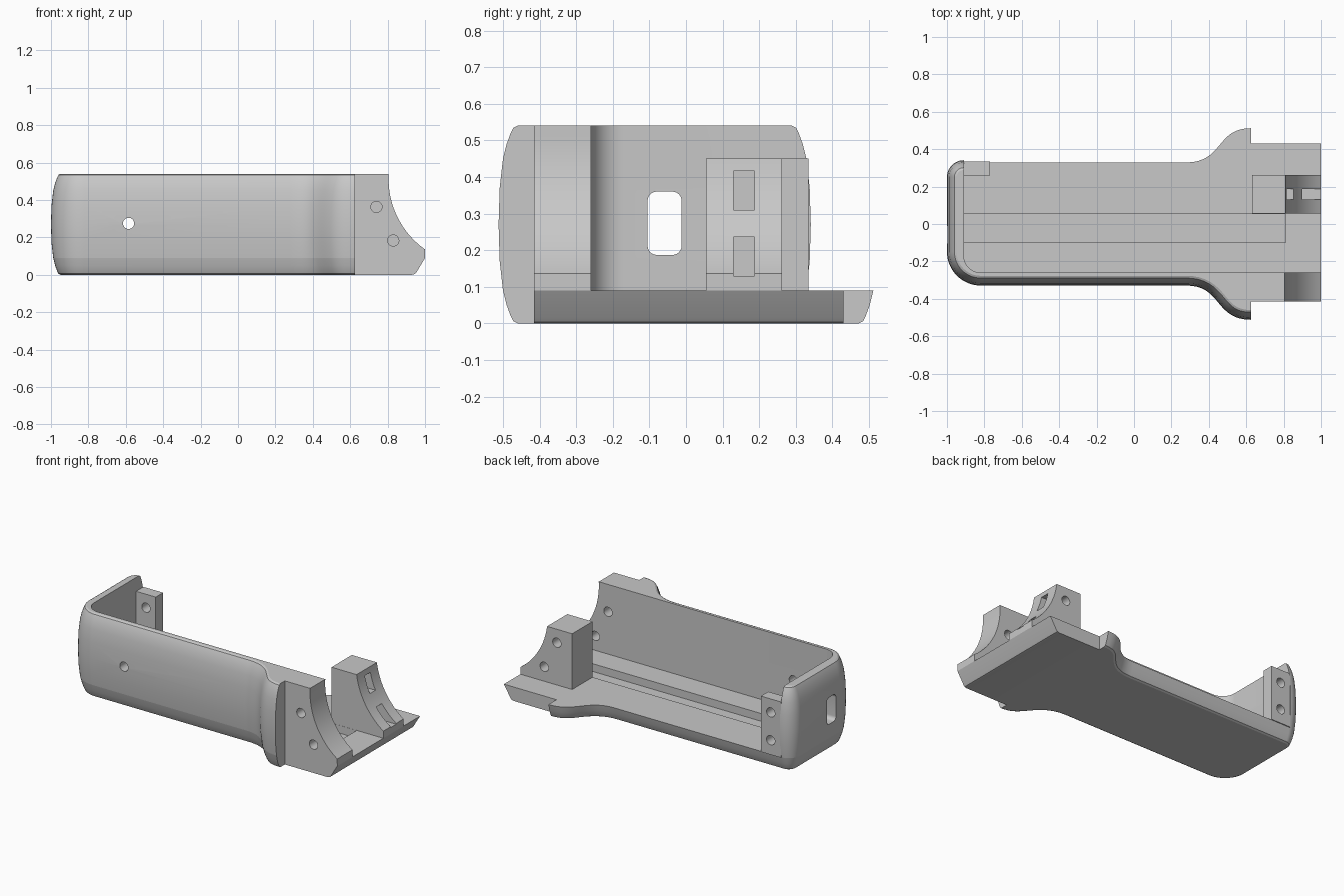
import bpy, bmesh
from math import sin, cos, hypot, radians
from mathutils import Vector
from mathutils.geometry import interpolate_bezier

if "Cube" in bpy.data.objects:
    bpy.data.objects.remove(bpy.data.objects["Cube"])

grey = bpy.data.materials.new("plain grey")
grey.use_nodes = True
grey.diffuse_color = (0.58, 0.58, 0.58, 1)
grey.node_tree.nodes["Principled BSDF"].inputs["Base Color"].default_value = grey.diffuse_color


def loft(name, rings):
    """Closed solid through matching rings of points."""
    bm = bmesh.new()
    loops = [[bm.verts.new(p) for p in ring] for ring in rings]
    n = len(loops[0])
    for a, b in zip(loops, loops[1:]):
        for i in range(n):
            j = (i + 1) % n
            bm.faces.new((a[i], a[j], b[j], b[i]))
    bm.faces.new(loops[0][::-1])
    bm.faces.new(loops[-1])
    bmesh.ops.recalc_face_normals(bm, faces=bm.faces)
    mesh = bpy.data.meshes.new(name)
    bm.to_mesh(mesh)
    bm.free()
    mesh.materials.append(grey)
    obj = bpy.data.objects.new(name, mesh)
    bpy.context.collection.objects.link(obj)
    return obj


def prism(name, pts, axis, lo, hi):
    """Extrude a 2D profile along one axis."""
    place = {"x": lambda u, v, w: (w, u, v),
             "y": lambda u, v, w: (u, w, v),
             "z": lambda u, v, w: (u, v, w)}[axis]
    return loft(name, [[place(u, v, w) for u, v in pts] for w in (lo, hi)])


def box(name, x, y, z):
    return prism(name, [(x[0], y[0]), (x[1], y[0]), (x[1], y[1]), (x[0], y[1])], "z", *z)


def arc(cx, cy, r, start, end, n=12):
    angles = [radians(start + (end - start) * i / n) for i in range(n + 1)]
    return [(cx + r * cos(a), cy + r * sin(a)) for a in angles]


def hole(x, z, y):
    return prism("hole_cutter", arc(x, z, 0.03, 0, 345, 23), "y", *y)


def cut(obj, cutter):
    """Subtract the cutter, trying the next solver if one fails."""
    original = obj.data.copy()
    for solver in ("EXACT", "MANIFOLD", "FLOAT"):
        mod = obj.modifiers.new("cut", "BOOLEAN")
        mod.operation, mod.solver, mod.object = "DIFFERENCE", solver, cutter
        bpy.context.view_layer.objects.active = obj
        bpy.ops.object.modifier_apply(modifier=mod.name)
        if len(obj.data.polygons) > len(original.polygons):
            break
        obj.data = original.copy()
    bpy.data.objects.remove(cutter)


# Plan outline of the shell: flared mouth, straight sides, rounded closed end
flare = [(p.x, p.y) for p in interpolate_bezier(
    Vector((0.625, -0.518, 0)), Vector((0.43, -0.518, 0)),
    Vector((0.47, -0.335, 0)), Vector((0.28, -0.335, 0)), 18)]
front_corner = arc(-0.82, -0.155, 0.18, 270, 180)
back_corner = arc(-0.91, 0.245, 0.09, 180, 90)
wall_outline = flare + front_corner + back_corner
outline = wall_outline + [(x, -y) for x, y in reversed(flare)]


def inset(pts, d):
    out = []
    for i, (x, y) in enumerate(pts):
        if i in (0, len(pts) - 1):
            nx, ny = 0, (1 if i == 0 else -1)
        else:
            (ax, ay), (bx, by) = pts[i - 1], pts[i + 1]
            length = hypot(bx - ax, by - ay)
            nx, ny = (by - ay) / length, (ax - bx) / length
        out.append((x + nx * d, y + ny * d + 0.006))
    return out


# Barrel shaped flank: inset at each height, mirrored about mid height
HEIGHT, FLOOR = 0.54, 0.09
flank = [(0, 0.052), (0.006, 0.04), (0.02, 0.033), (0.05, 0.022),
         (FLOOR, 0.012), (0.17, 0.003), (0.27, 0)]
flank += [(HEIGHT - z, d) for z, d in reversed(flank[:-1])]

floor = loft("grip_floor", [[(x, y, z) for x, y in inset(outline, d)]
                            for z, d in flank if z <= FLOOR])
inner = arc(-0.82, -0.17, 0.09, 180, 270) + [(0.625, -0.26)]
wall = loft("grip_wall", [[(x, y, z) for x, y in inset(wall_outline, d) + inner]
                          for z, d in flank if z >= FLOOR])

# Openings in the end wall and the front wall
window = (arc(-0.037, 0.335, 0.025, 0, 90, 6) + arc(-0.08, 0.335, 0.025, 90, 180, 6)
          + arc(-0.08, 0.212, 0.025, 180, 270, 6) + arc(-0.037, 0.212, 0.025, 270, 360, 6))
cut(wall, prism("window_cutter", window, "x", -1.1, -0.8))
cut(wall, hole(-0.585, 0.275, (-0.5, -0.1)))

# Mounting end: base with a chamfered toe, and two blocks with concave faces
base_profile = [(0.625, 0), (0.625, FLOOR), (1, FLOOR), (0.955, 0.015), (0.946, 0.004), (0.93, 0)]
base = prism("mounting_base", base_profile, "y", -0.415, 0.43)
concave = arc(1.268, 0.513, 0.463, 176.8, 234.6, 20)
front_profile = [(0.625, FLOOR), (0.625, HEIGHT), (0.8057, HEIGHT)] + concave + [(1, FLOOR)]
front_block = prism("front_mounting_block", front_profile, "y", -0.415, -0.26)
rear_profile = ([(0.63, FLOOR), (0.63, 0.45), (0.8093, 0.45)]
                + [p for p in concave if p[1] < 0.445] + [(1, FLOOR)])
rear_block = prism("rear_mounting_block", rear_profile, "y", 0.055, 0.262)

# Bolt holes, with nut slots in the rear block
for x, z in [(0.74, 0.363), (0.83, 0.183)]:
    cut(front_block, hole(x, z, (-0.6, -0.2)))
    cut(rear_block, box("slot_cutter", (x - 0.05, 1.2), (0.13, 0.187), (z - 0.053, z + 0.053)))
    cut(rear_block, hole(x, z, (0.16, 0.4)))

# Long groove along the floor
for part in (floor, base):
    cut(part, box("groove_cutter", (-0.91, 0.81), (-0.1, 0.054), (0.04, 0.2)))

# Corner post with two bolt holes
post = box("corner_post", (-0.912, -0.77), (0.26, 0.335), (FLOOR, 0.45))
for z in (0.363, 0.183):
    cut(post, hole(-0.84, z, (0.2, 0.5)))

# Smooth curves, crisp edges
for obj in (floor, wall, base, front_block, rear_block, post):
    bpy.ops.object.select_all(action="DESELECT")
    obj.select_set(True)
    bpy.context.view_layer.objects.active = obj
    bpy.ops.object.shade_smooth_by_angle(angle=radians(25))
